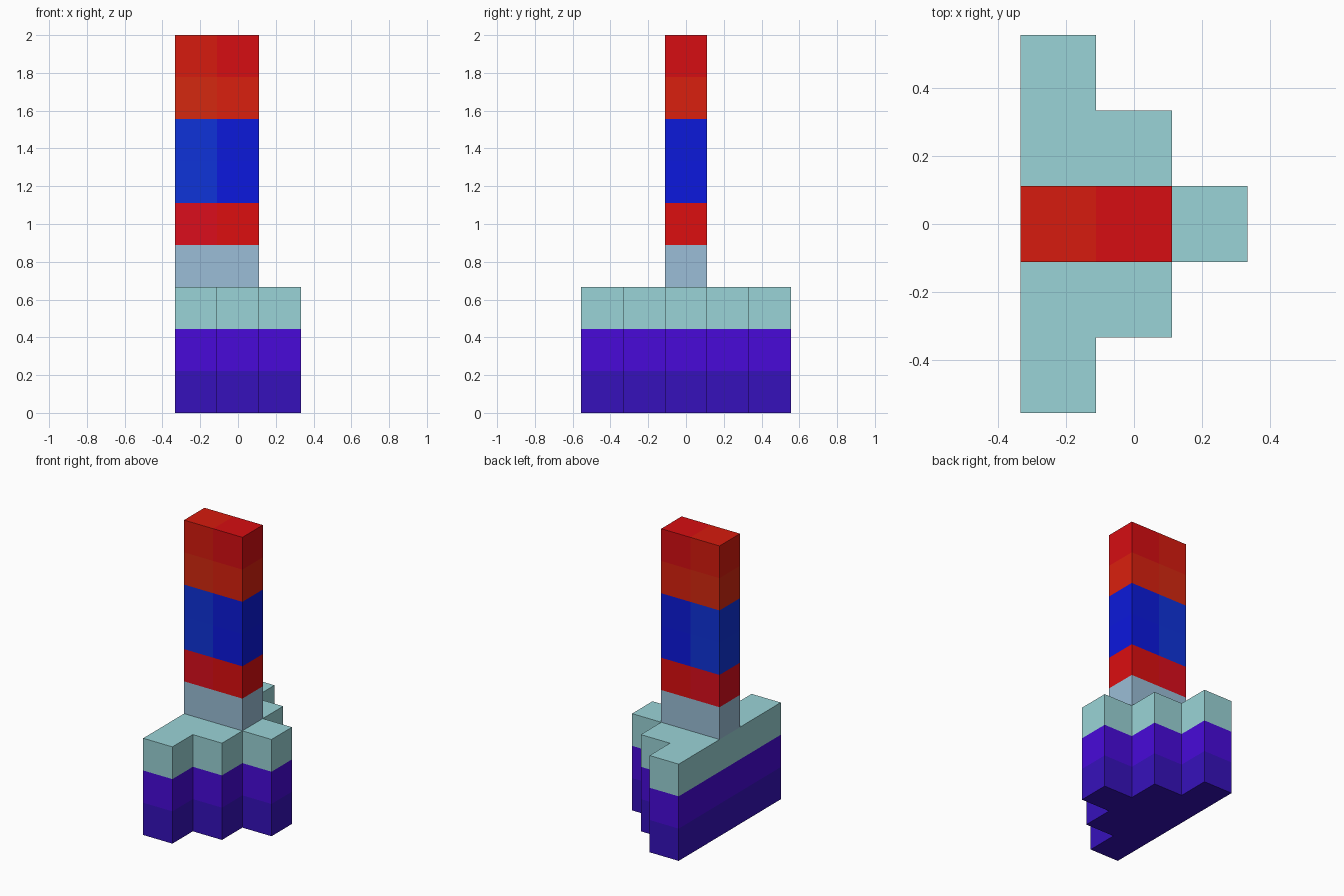
import bpy, bmesh
from mathutils import Vector

if "Cube" in bpy.data.objects:
    bpy.data.objects.remove(bpy.data.objects["Cube"])

U = 2 / 9  # edge length of one block

# Footprints as (x, y) block positions
STEPPED = [(x, y) for x, reach in ((-1, 2), (0, 1), (1, 0)) for y in range(-reach, reach + 1)]
REAR, FRONT = [(-1, 0)], [(0, 0)]

# Parts: name -> list of (layer, footprint, sRGB colour)
PARTS = {
    "stepped_base": [(0, STEPPED, (54, 17, 187)), (1, STEPPED, (72, 10, 217))],
    "base_deck": [(2, STEPPED, (154, 212, 215))],
    "column_foot": [(3, REAR + FRONT, (155, 190, 215))],
    "lower_red_band": [(4, REAR, (219, 13, 28)), (4, FRONT, (220, 14, 16))],
    "blue_band": [(5, REAR, (15, 52, 217)), (5, FRONT, (12, 24, 222)),
                  (6, REAR, (15, 50, 217)), (6, FRONT, (12, 26, 218))],
    "upper_red_band": [(7, REAR, (213, 40, 16)), (7, FRONT, (218, 32, 14)),
                       (8, REAR, (214, 27, 14)), (8, FRONT, (214, 13, 18))],
}
FILLED = {(x, y, z) for layers in PARTS.values() for z, cells, _ in layers for x, y in cells}
DIRECTIONS = [Vector(d) for d in ((1, 0, 0), (-1, 0, 0), (0, 1, 0), (0, -1, 0), (0, 0, 1), (0, 0, -1))]


def material(name, rgb):
    linear = [((c / 255 + 0.055) / 1.055) ** 2.4 if c > 10 else c / 3295 for c in rgb]
    mat = bpy.data.materials.new(name)
    mat.diffuse_color = (*linear, 1)
    mat.use_nodes = True
    mat.node_tree.nodes["Principled BSDF"].inputs["Base Color"].default_value = mat.diffuse_color
    return mat


def build(name, layers):
    """Joins blocks into one flat-shaded mesh, keeping only outer faces."""
    mesh = bpy.data.meshes.new(name)
    bm = bmesh.new()
    for slot, (z, cells, rgb) in enumerate(layers):
        mesh.materials.append(material(f"{name}_colour_{slot}", rgb))
        for x, y in cells:
            centre = Vector((x, y, z + 0.5))
            for d in DIRECTIONS:
                if (x + int(d.x), y + int(d.y), z + int(d.z)) in FILLED:
                    continue
                a = Vector((d.y, d.z, d.x))
                b = d.cross(a)
                corners = [centre + (d + i * a + j * b) / 2
                           for i, j in ((-1, -1), (1, -1), (1, 1), (-1, 1))]
                bm.faces.new([bm.verts.new(c * U) for c in corners]).material_index = slot
    bmesh.ops.remove_doubles(bm, verts=bm.verts, dist=0.001)
    bm.to_mesh(mesh)
    bm.free()
    bpy.context.collection.objects.link(bpy.data.objects.new(name, mesh))


for part, layers in PARTS.items():
    build(part, layers)
